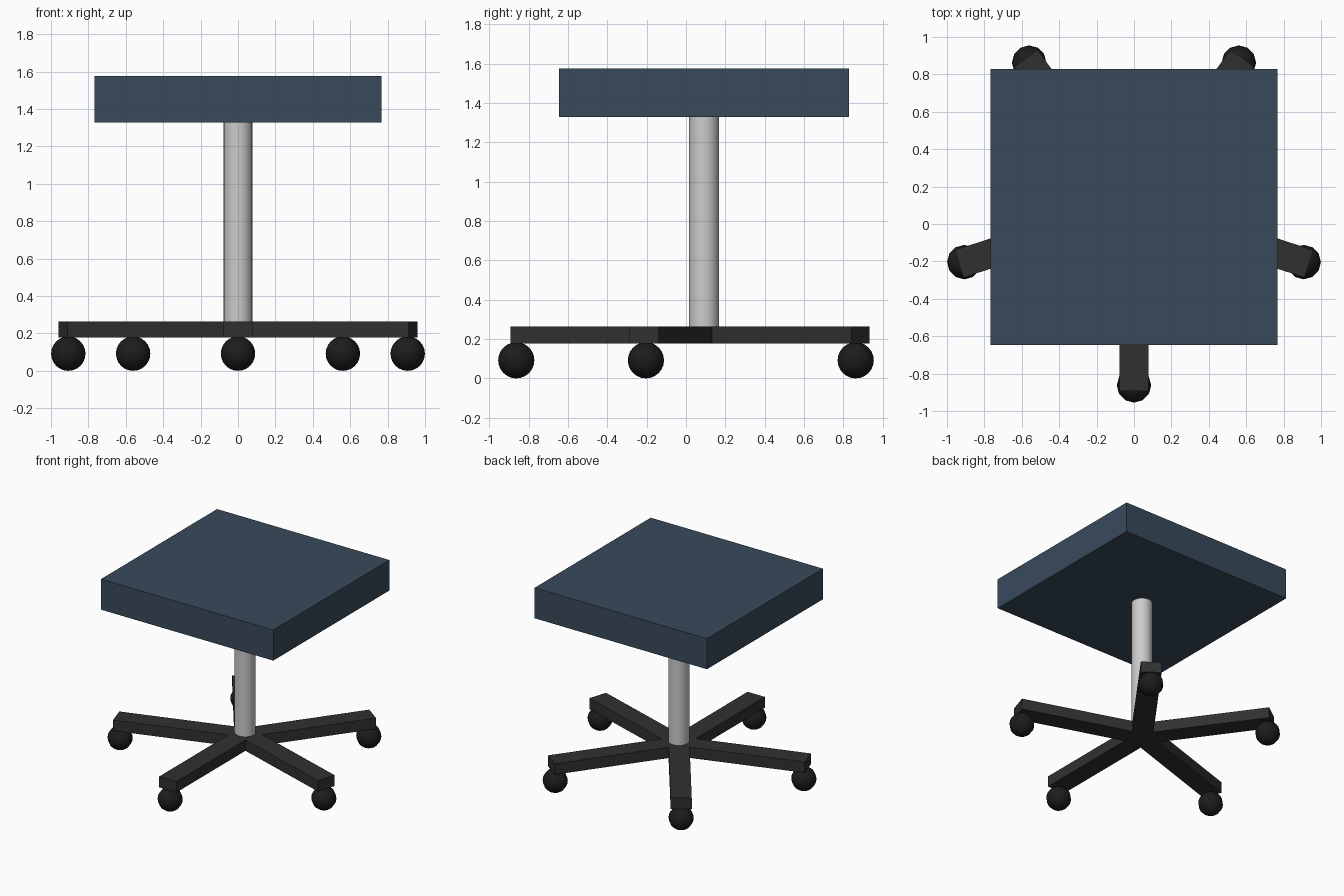
import bpy, math
from mathutils import Matrix, Vector

if "Cube" in bpy.data.objects:
    bpy.data.objects.remove(bpy.data.objects["Cube"])

CY = 0.091        # y of the column axis
SPOKES = 5


def material(name, rgb):
    m = bpy.data.materials.new(name)
    m.diffuse_color = (*rgb, 1)
    m.use_nodes = True
    m.node_tree.nodes["Principled BSDF"].inputs["Base Color"].default_value = m.diffuse_color
    return m


def finish(name, mat=None):
    ob = bpy.context.object
    ob.name = name
    if mat:
        ob.data.materials.append(mat)
    return ob


def box(name, size, mat, offset=(0, 0, 0)):
    bpy.ops.mesh.primitive_cube_add(size=1)
    ob = finish(name, mat)
    ob.data.transform(Matrix.Translation(offset) @ Matrix.Diagonal((*size, 1)))
    return ob


fabric = material("blue_fabric", (0.04, 0.068, 0.105))
plastic = material("dark_plastic", (0.03, 0.03, 0.03))
rubber = material("black_rubber", (0.012, 0.012, 0.012))

# Seat cushion
seat = box("seat", (1.534, 1.476, 0.246), fabric)
seat.location = (0, CY, 1.452)

# Central column
bpy.ops.mesh.primitive_cylinder_add(vertices=24, radius=0.077, depth=1.14,
                                    location=(0, CY, 0.76))
finish("column")
bpy.ops.object.shade_smooth_by_angle()

# Five-spoke base with a ball caster under each tip
ARM, REACH, R = 0.984, 0.954, 0.092
for i in range(SPOKES):
    a = -math.pi / 2 + i * math.tau / SPOKES
    arm = box(f"base_arm_{i + 1}", (ARM, 0.154, 0.087), plastic, (ARM / 2, 0, 0))
    arm.location = (0, CY, 0.2205)
    arm.rotation_euler.z = a
    bpy.ops.mesh.primitive_uv_sphere_add(
        segments=12, ring_count=12, radius=R,
        location=(REACH * math.cos(a), CY + REACH * math.sin(a), R))
    finish(f"caster_{i + 1}", rubber)
    bpy.ops.object.shade_smooth()
